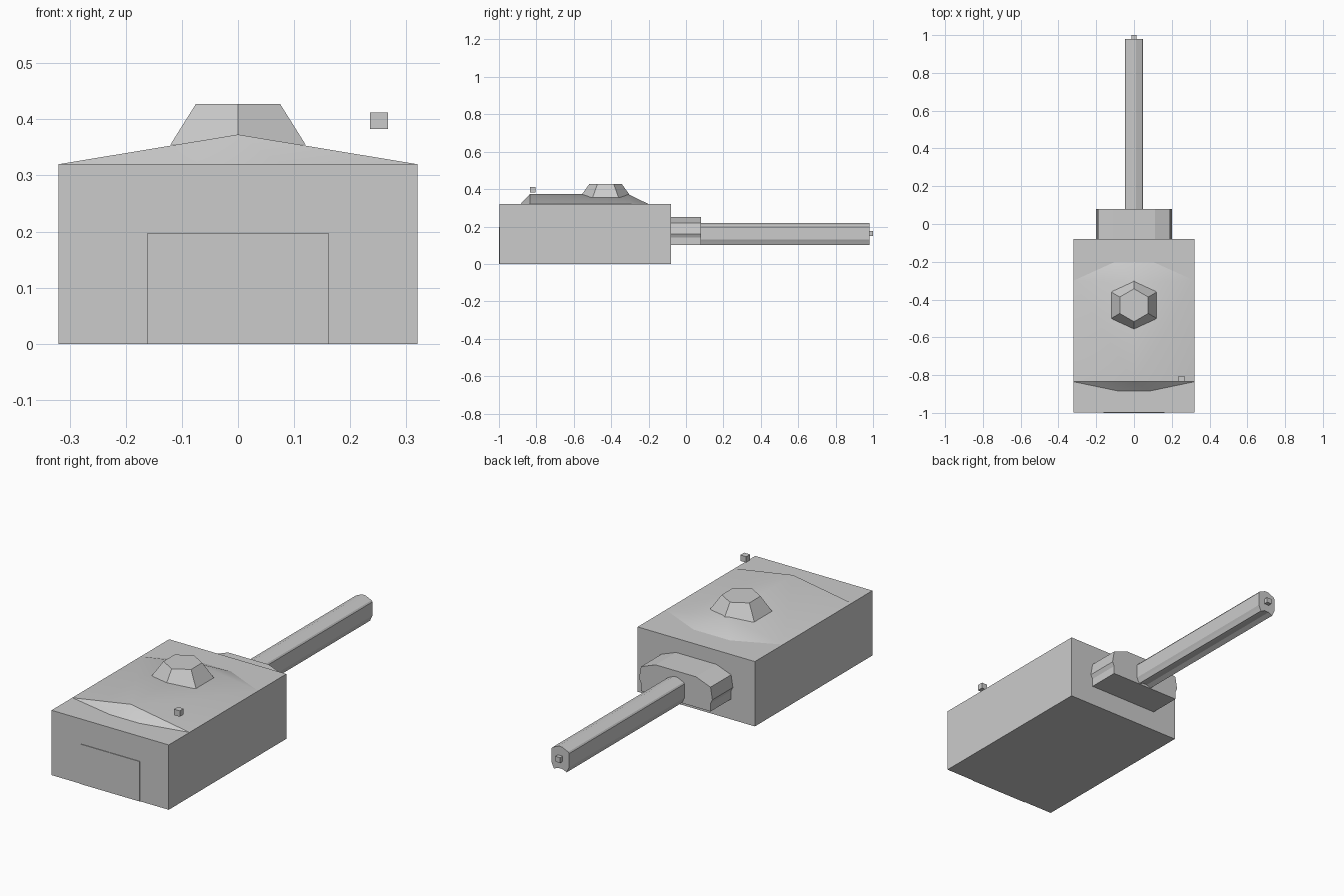
import bpy, bmesh, math

cube = bpy.data.objects.get("Cube")
if cube:
    bpy.data.objects.remove(cube, do_unlink=True)

grey = bpy.data.materials.new("plain_grey")
grey.use_nodes = True
colour = (0.6, 0.6, 0.6, 1)
grey.diffuse_color = colour
grey.node_tree.nodes["Principled BSDF"].inputs["Base Color"].default_value = colour


def make(name, verts, faces, smooth=False):
    mesh = bpy.data.meshes.new(name)
    mesh.from_pydata(verts, [], faces)
    bm = bmesh.new()
    bm.from_mesh(mesh)
    bmesh.ops.recalc_face_normals(bm, faces=bm.faces)
    bm.to_mesh(mesh)
    bm.free()
    mesh.materials.append(grey)
    obj = bpy.data.objects.new(name, mesh)
    bpy.context.collection.objects.link(obj)
    if smooth:
        bpy.ops.object.select_all(action='DESELECT')
        obj.select_set(True)
        bpy.context.view_layer.objects.active = obj
        bpy.ops.object.shade_smooth_by_angle(angle=math.radians(30))
    return obj


def loft(name, lower, upper):
    # Join two matching rings with side faces and caps
    n = len(lower)
    sides = [(i, (i + 1) % n, n + (i + 1) % n, n + i) for i in range(n)]
    return make(name, lower + upper, sides + [tuple(range(n)), tuple(range(n, 2 * n))])


def extrude(name, half, y0, y1):
    # Mirror a half outline in x, then extrude it along y
    ring = half + [(-x, z) for x, z in reversed(half)]
    return loft(name, [(x, y0, z) for x, z in ring], [(x, y1, z) for x, z in ring])


def box(name, x, y, z):
    return loft(name, [(a, b, z[0]) for a, b in ((x[0], y[0]), (x[1], y[0]), (x[1], y[1]), (x[0], y[1]))],
                [(a, b, z[1]) for a, b in ((x[0], y[0]), (x[1], y[0]), (x[1], y[1]), (x[0], y[1]))])


def hexagon(radius, y, z):
    return [(radius * math.sin(math.tau * i / 6), y + radius * math.cos(math.tau * i / 6), z)
            for i in range(6)]


# Main body and thin door panel
box("body", (-0.32, 0.32), (-0.997, -0.08), (0, 0.32))
box("door_panel", (-0.162, 0.162), (-1.0, -0.996), (0, 0.197))

# Low ridged roof with sloping ends
roof_points = [(0, -0.835, 0.373), (0, -0.31, 0.373)]
for s in (-1, 1):
    roof_points += [(s * 0.32, -0.835, 0.32), (s * 0.08, -0.885, 0.32),
                    (s * 0.32, -0.3, 0.32), (s * 0.1, -0.2, 0.32)]
make("roof", roof_points,
     [(0, 1, 4, 2), (0, 6, 8, 1), (0, 2, 3), (0, 3, 7), (0, 7, 6),
      (1, 5, 4), (1, 9, 5), (1, 8, 9), (2, 4, 5, 9, 8, 6, 7, 3)], smooth=True)

# Six-sided hatch
loft("hatch", hexagon(0.139, -0.43, 0.355), hexagon(0.087, -0.43, 0.427))

# Small floating block
box("small_block", (0.235, 0.267), (-0.835, -0.805), (0.383, 0.412))

# Collar, barrel and tip at the back
extrude("collar", [(0.11, 0.25), (0.19, 0.22), (0.2, 0.16), (0.19, 0.14), (0.19, 0.1)], -0.08, 0.08)
extrude("barrel", [(0.01, 0.22), (0.043, 0.205), (0.048, 0.198), (0.048, 0.13),
                   (0.043, 0.12), (0.035, 0.102), (0.012, 0.112)], 0.08, 0.98)
box("barrel_tip", (-0.013, 0.013), (0.98, 1.0), (0.15, 0.176))
